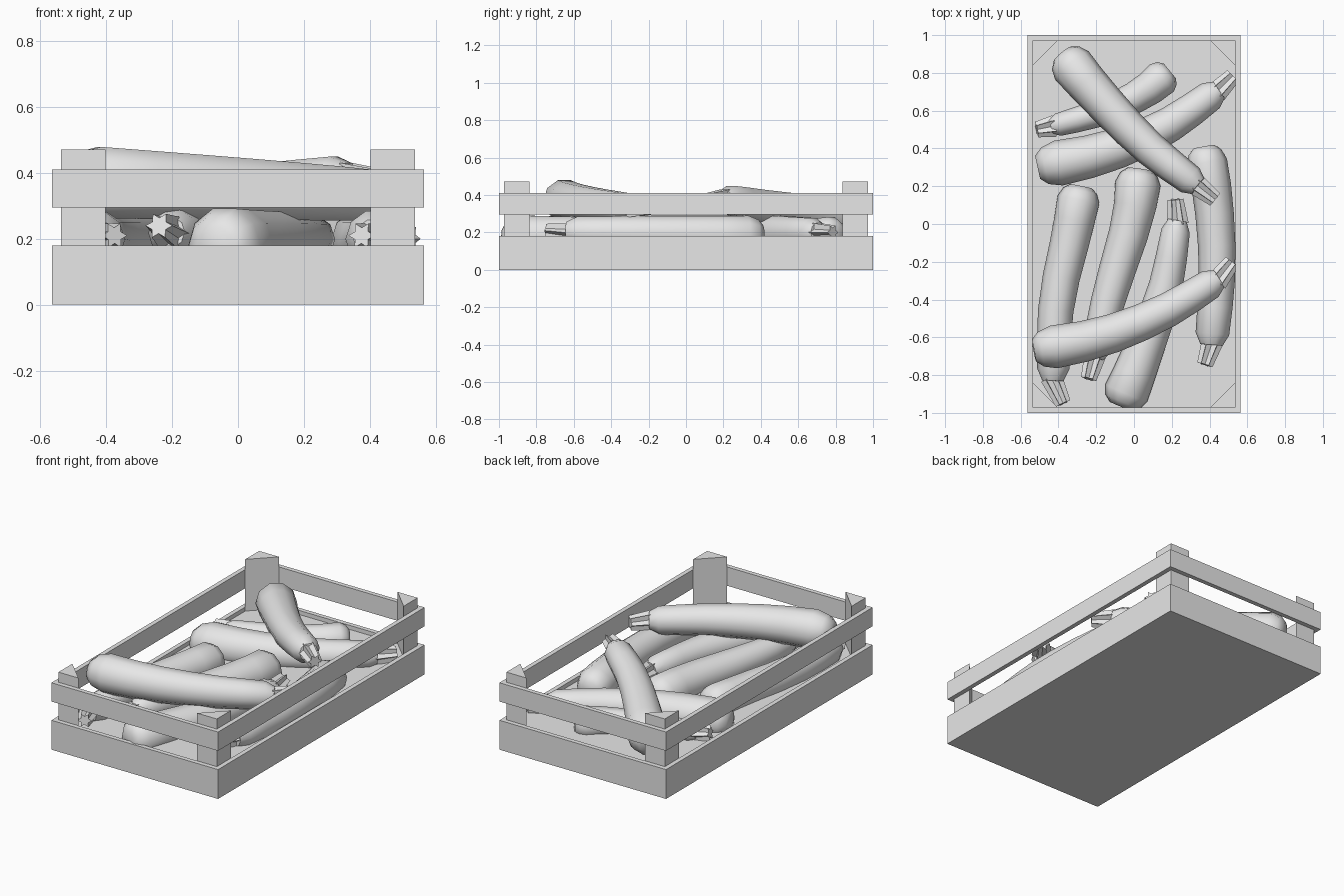
import bpy, bmesh, math
from mathutils import Vector

cube = bpy.data.objects.get("Cube")
if cube:
    bpy.data.objects.remove(cube, do_unlink=True)

grey = bpy.data.materials.new("plain_grey")
grey.use_nodes = True
grey.diffuse_color = (0.8, 0.8, 0.8, 1)
grey.node_tree.nodes["Principled BSDF"].inputs["Base Color"].default_value = (0.8, 0.8, 0.8, 1)

HX, HY, WALL = 0.565, 1.0, 0.028


def finish(name, bm, smooth=False):
    bmesh.ops.recalc_face_normals(bm, faces=bm.faces[:])
    mesh = bpy.data.meshes.new(name)
    bm.to_mesh(mesh)
    bm.free()
    mesh.materials.append(grey)
    obj = bpy.data.objects.new(name, mesh)
    bpy.context.collection.objects.link(obj)
    if smooth:
        bpy.ops.object.select_all(action='DESELECT')
        obj.select_set(True)
        bpy.context.view_layer.objects.active = obj
        bpy.ops.object.shade_smooth_by_angle(angle=math.radians(50))
    return obj


def prism(name, outline, z0, z1):
    bm = bmesh.new()
    low = [bm.verts.new((x, y, z0)) for x, y in outline]
    high = [bm.verts.new((x, y, z1)) for x, y in outline]
    bm.faces.new(low)
    bm.faces.new(high)
    n = len(outline)
    for i in range(n):
        j = (i + 1) % n
        bm.faces.new((low[i], low[j], high[j], high[i]))
    return finish(name, bm)


def board(name, x0, x1, y0, y1, z0, z1):
    return prism(name, [(x0, y0), (x1, y0), (x1, y1), (x0, y1)], z0, z1)


# Crate floor, lower walls and upper rails
IX, IY = HX - WALL, HY - WALL
board("crate_floor", -IX, IX, -IY, IY, 0, 0.155)
for label, z0, z1 in (("lower_wall", 0, 0.18), ("upper_rail", 0.295, 0.41)):
    board("front_" + label, -HX, HX, -HY, -IY, z0, z1)
    board("back_" + label, -HX, HX, IY, HY, z0, z1)
    board("right_" + label, -HX, -IX, -IY, IY, z0, z1)
    board("left_" + label, IX, HX, -IY, IY, z0, z1)

# Triangular corner posts
for sx, side in ((-1, "right"), (1, "left")):
    for sy, end in ((-1, "front"), (1, "back")):
        x, y = sx * IX, sy * IY
        prism(end + "_" + side + "_post",
              [(x, y), (x - sx * 0.135, y), (x, y - sy * 0.135)], 0.15, 0.472)


def skin(bm, rings):
    """Join closed rings of points and cap both ends."""
    loops = [[bm.verts.new(p) for p in ring] for ring in rings]
    n = len(loops[0])
    for a, b in zip(loops, loops[1:]):
        for i in range(n):
            j = (i + 1) % n
            bm.faces.new((a[i], a[j], b[j], b[i]))
    bm.faces.new(loops[0])
    bm.faces.new(loops[-1])


def ring(center, along, radii):
    side = along.cross(Vector((0, 0, 1))).normalized()
    up = side.cross(along).normalized()
    n = len(radii)
    return [center + side * r * math.cos(2 * math.pi * i / n)
            + up * r * math.sin(2 * math.pi * i / n) for i, r in enumerate(radii)]


def bend(p, t):
    """Smooth curve through four path points."""
    t *= 3
    i = min(int(t), 2)
    f = t - i
    b, c = p[i], p[i + 1]
    a = p[i - 1] if i else 2 * b - c
    d = p[i + 2] if i < 2 else 2 * c - b
    return 0.5 * (2 * b + (c - a) * f + (2 * a - 5 * b + 4 * c - d) * f * f
                  + (3 * b - 3 * c + d - a) * f ** 3)


def squash(name, path, z0, z1, fat, thin, tip):
    """Tapered fruit from its blunt end to a star-shaped stem ending at tip."""
    pts = [Vector((x, y, z0 + (z1 - z0) * i / 3)) for i, (x, y) in enumerate(path)]
    # Blunt dome, even body and rounded neck: (position, width factor)
    stations = ((0, 0.5), (0.035, 0.8), (0.1, 1), (0.25, 1), (0.4, 1), (0.55, 1),
                (0.7, 1), (0.83, 1), (0.95, 0.98), (1, 0.66))
    rings = []
    for t, k in stations:
        along = (bend(pts, min(t + 0.02, 1)) - bend(pts, max(t - 0.02, 0))).normalized()
        r = k * (fat + (thin - fat) * t)
        rings.append(ring(bend(pts, t), along, [r] * 10))
    bm = bmesh.new()
    skin(bm, rings)
    finish(name, bm, True)

    # Star-section stem
    start, end = pts[-1], Vector(tip)
    along = (end - start).normalized()
    bm = bmesh.new()
    skin(bm, [ring(start - along * 0.02, along, [0.058, 0.036] * 6),
              ring(end, along, [0.042, 0.024] * 6)])
    finish(name + "_stem", bm)


# Lower layer
squash("right_side_squash", [(-0.28, 0.2), (-0.33, -0.05), (-0.41, -0.42), (-0.43, -0.83)],
       0.18, 0.2, 0.115, 0.085, (-0.375, -0.95, 0.21))
squash("middle_squash", [(0.03, 0.29), (-0.01, 0.02), (-0.13, -0.38), (-0.21, -0.71)],
       0.175, 0.22, 0.125, 0.075, (-0.24, -0.82, 0.24))
squash("front_squash", [(-0.07, -0.965), (0.03, -0.72), (0.16, -0.36), (0.23, 0.02)],
       0.175, 0.2, 0.125, 0.075, (0.22, 0.13, 0.21))
squash("left_side_squash", [(0.37, 0.41), (0.42, 0.12), (0.44, -0.25), (0.41, -0.64)],
       0.185, 0.2, 0.11, 0.09, (0.375, -0.745, 0.21))
squash("back_squash", [(0.19, 0.81), (0.04, 0.69), (-0.18, 0.59), (-0.44, 0.515)],
       0.19, 0.19, 0.1, 0.06, (-0.515, 0.5, 0.2))
squash("back_crossing_squash", [(-0.51, 0.3), (-0.15, 0.38), (0.16, 0.51), (0.45, 0.71)],
       0.19, 0.2, 0.125, 0.08, (0.525, 0.785, 0.2))

# Upper layer
squash("top_back_squash", [(-0.38, 0.9), (-0.2, 0.69), (0.06, 0.42), (0.34, 0.2)],
       0.25, 0.38, 0.12, 0.08, (0.43, 0.13, 0.375))
squash("top_front_squash", [(-0.53, -0.67), (-0.18, -0.6), (0.15, -0.47), (0.45, -0.29)],
       0.375, 0.33, 0.118, 0.08, (0.52, -0.2, 0.33))
